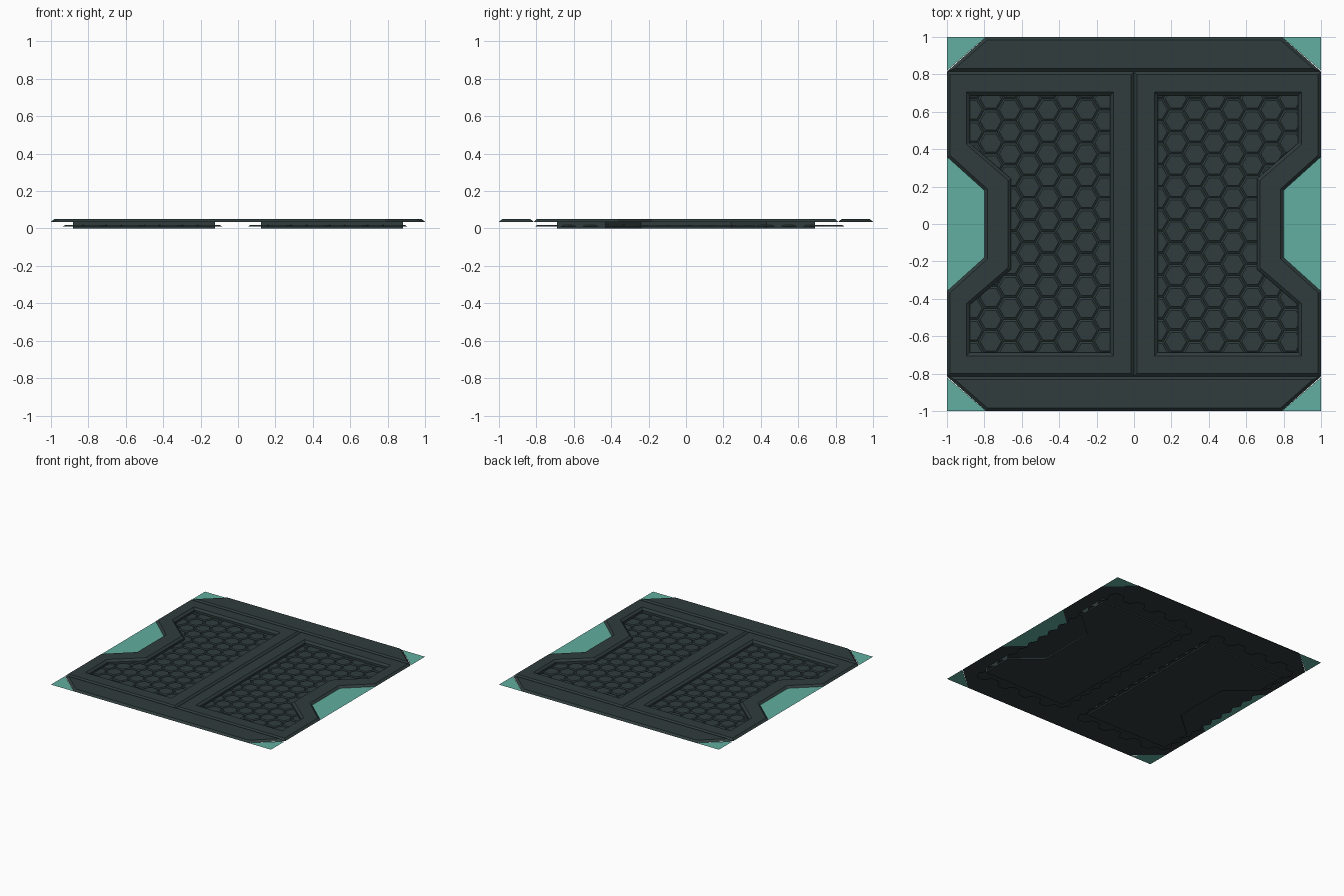
import bpy, bmesh, math
from mathutils import Vector

if "Cube" in bpy.data.objects:
    bpy.data.objects.remove(bpy.data.objects["Cube"])


def material(name, rgb):
    m = bpy.data.materials.new(name)
    m.diffuse_color = (*rgb, 1)
    m.use_nodes = True
    m.node_tree.nodes["Principled BSDF"].inputs["Base Color"].default_value = m.diffuse_color
    return m


DARK = material("dark slate", (0.029, 0.045, 0.045))
TEAL = material("teal", (0.122, 0.42, 0.35))
Z_BASE, Z_TOP, BEVEL = 0.035, 0.05, 0.016


def inset(pts, d):
    """Mitred inward offset of a counter-clockwise outline."""
    out = []
    for i in range(len(pts)):
        a, b, c = (Vector(pts[(i + k) % len(pts)]) for k in (-1, 0, 1))
        e1, e2 = (b - a).normalized(), (c - b).normalized()
        n1, n2 = Vector((-e1.y, e1.x)), Vector((-e2.y, e2.x))
        out.append(tuple(b + (n1 + n2) * d / (1 + n1.dot(n2))))
    return out


def skin(bm, rings):
    """Join (outline, z) rings with quads and cap both ends."""
    loops = [[bm.verts.new((x, y, z)) for x, y in pts] for pts, z in rings]
    n = len(loops[0])
    for lo, hi in zip(loops, loops[1:]):
        for i in range(n):
            j = (i + 1) % n
            bm.faces.new((lo[i], lo[j], hi[j], hi[i]))
    bm.faces.new(loops[0][::-1])
    bm.faces.new(loops[-1])


def finish(name, bm, mat, mirror=(False, False)):
    if len(bm.faces) > 1:
        bmesh.ops.recalc_face_normals(bm, faces=bm.faces)
    me = bpy.data.meshes.new(name)
    bm.to_mesh(me)
    bm.free()
    me.materials.append(mat)
    ob = bpy.data.objects.new(name, me)
    bpy.context.collection.objects.link(ob)
    if any(mirror):
        mod = ob.modifiers.new("mirror", 'MIRROR')
        mod.use_axis = (*mirror, False)
        mod.use_mirror_merge = False
    return ob


# Notched panels, each with a bevelled rim and a sunken tray
outer = [(0, -.815), (0, .815), (-1, .815), (-1, .36),
         (-.8, .18), (-.8, -.18), (-1, -.36), (-1, -.815)]
rim = [(-.11, -.705), (-.11, .705), (-.895, .705), (-.895, .425),
       (-.675, .235), (-.675, -.235), (-.895, -.425), (-.895, -.705)]
wall_out, wall_in = inset(rim, .014), inset(rim, .017)
bm = bmesh.new()
skin(bm, [(wall_out, 0), (wall_out, Z_BASE), (outer, Z_BASE),
          (inset(outer, BEVEL), Z_TOP), (rim, Z_TOP),
          (wall_in, Z_BASE), (wall_in, .003)])
finish("tray_panels", bm, DARK, (True, False))

# Bevelled end plates
end = [(-1, .815), (1, .815), (.79, 1), (-.79, 1)]
bm = bmesh.new()
skin(bm, [(end, Z_BASE), (inset(end, BEVEL), Z_TOP)])
finish("end_plates", bm, DARK, (False, True))

# Teal corner and side inlays
for name, pts, mirror in (
        ("corner_inlays", [(-1, 1), (-1, .82), (-.79, 1)], (True, True)),
        ("side_inlays", [(-1, .36), (-1, -.36), (-.8, -.18), (-.8, .18)], (True, False))):
    bm = bmesh.new()
    bm.faces.new([bm.verts.new((x, y, Z_BASE)) for x, y in pts])
    finish(name, bm, TEAL, mirror)

# Hexagon tile fields, running on beneath the panels
PITCH = .118
R = PITCH / math.sqrt(3)
for side, x0 in (("left", -.868), ("right", .122)):
    bm = bmesh.new()
    for col in range(8):
        odd = col % 2
        for row in range(13 + odd):
            cx = x0 + col * 1.5 * R
            cy = -.747 + PITCH * (row + (0 if odd else .5))
            hexa = [(cx + R * math.cos(k * math.pi / 3), cy + R * math.sin(k * math.pi / 3))
                    for k in range(6)]
            skin(bm, [(hexa, .011), (inset(hexa, .010), .018)])
    finish(side + "_hex_tiles", bm, DARK)
